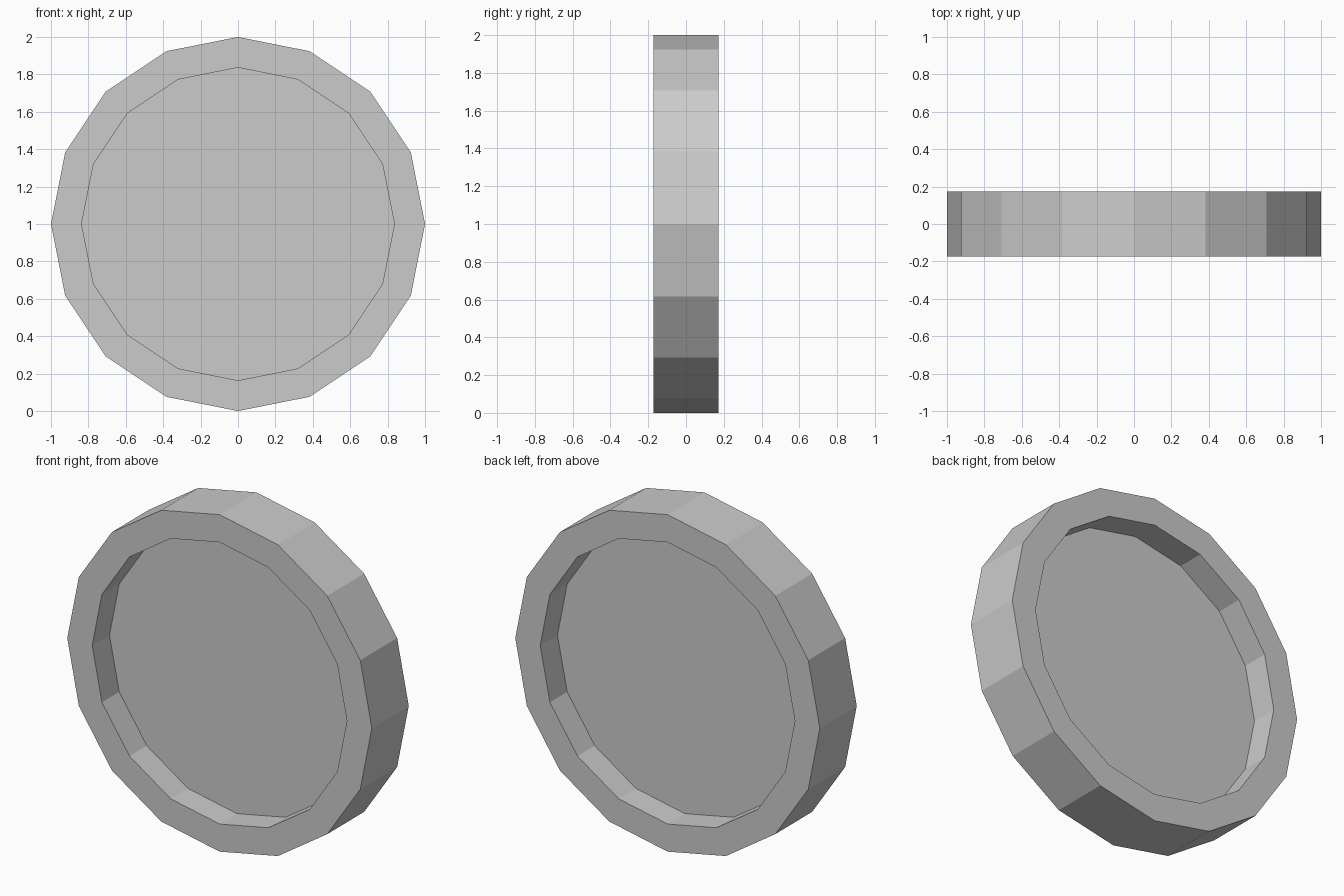
import bpy, bmesh
from math import pi, cos
from mathutils import Matrix

if "Cube" in bpy.data.objects:
    bpy.data.objects.remove(bpy.data.objects["Cube"])

SIDES, R_OUT, R_IN = 16, 1.0, 0.833
WIDTH, RECESS = 0.346, 0.162

# Upright 16-sided disc
bm = bmesh.new()
bmesh.ops.create_cone(bm, cap_ends=True, segments=SIDES, radius1=R_OUT,
                      radius2=R_OUT, depth=WIDTH,
                      matrix=Matrix.Translation((0, 0, 1)) @ Matrix.Rotation(pi / 2, 4, 'X'))

# Raised rim with a straight-walled recess on both faces
caps = [f for f in bm.faces if len(f.verts) == SIDES]
bmesh.ops.inset_individual(bm, faces=caps, thickness=(R_OUT - R_IN) * cos(pi / SIDES))
for cap in caps:
    n = cap.normal.copy()
    ext = bmesh.ops.extrude_discrete_faces(bm, faces=[cap])
    bmesh.ops.translate(bm, verts=ext["faces"][0].verts[:], vec=-n * RECESS)
bmesh.ops.recalc_face_normals(bm, faces=bm.faces[:])

mesh = bpy.data.meshes.new("recessed_disc")
bm.to_mesh(mesh)
bm.free()
bpy.context.collection.objects.link(bpy.data.objects.new("recessed_disc", mesh))
